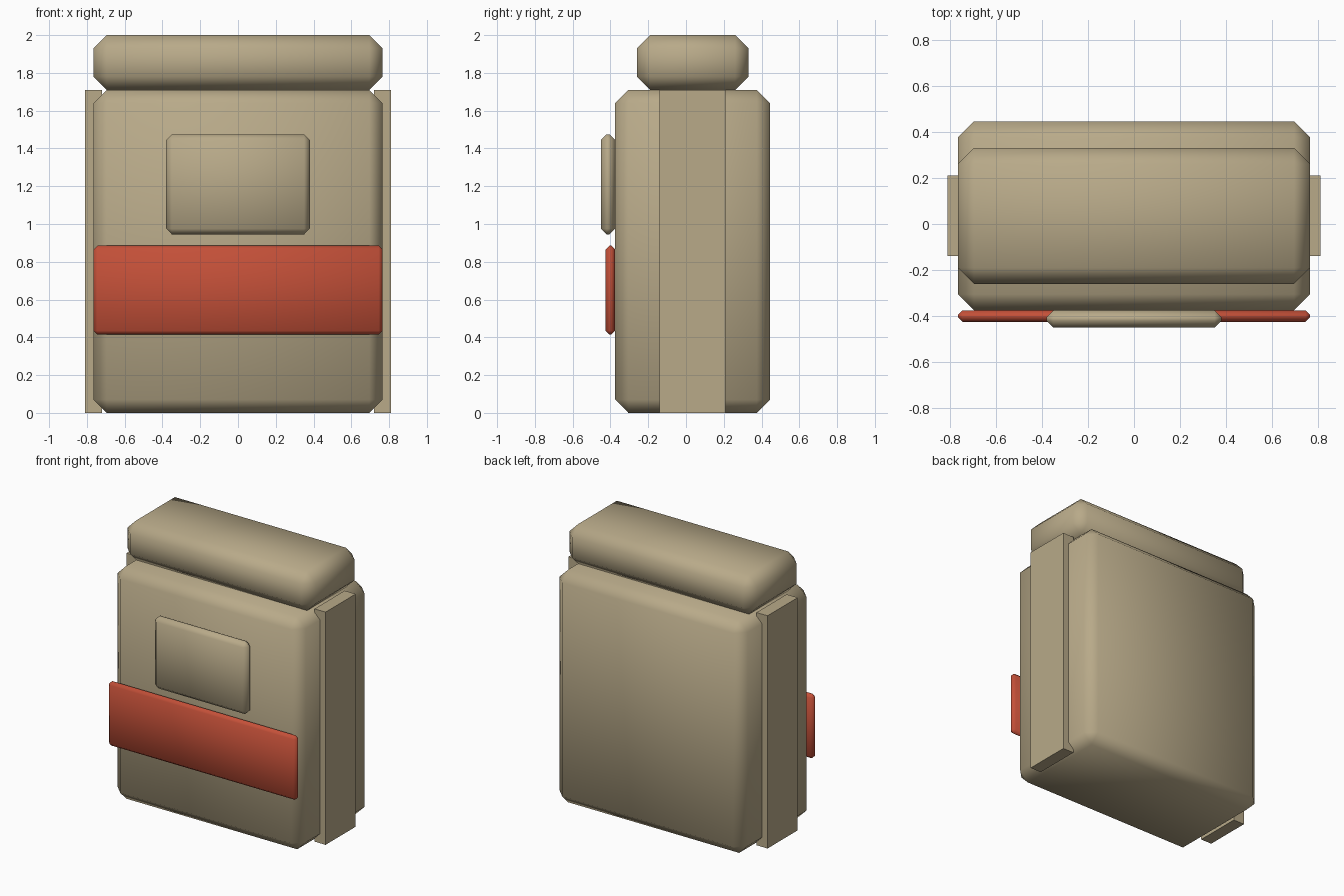
import bpy

cube = bpy.data.objects.get("Cube")
if cube:
    bpy.data.objects.remove(cube, do_unlink=True)


def make_material(name, color):
    mat = bpy.data.materials.new(name)
    mat.use_nodes = True
    mat.diffuse_color = color
    mat.node_tree.nodes["Principled BSDF"].inputs["Base Color"].default_value = color
    return mat


canvas = make_material("tan canvas", (0.48, 0.40, 0.25, 1))
red = make_material("red fabric", (0.55, 0.08, 0.04, 1))


def box(name, low, high, mat, chamfer=0):
    """Box between two corners, optionally chamfered and softly shaded."""
    center = [(a + b) / 2 for a, b in zip(low, high)]
    size = [b - a for a, b in zip(low, high)]
    bpy.ops.mesh.primitive_cube_add(size=1, location=center)
    obj = bpy.context.object
    obj.name = name
    obj.scale = size
    bpy.ops.object.transform_apply(location=False, rotation=False, scale=True)
    obj.data.materials.append(mat)
    if chamfer:
        bevel = obj.modifiers.new("Chamfer", 'BEVEL')
        bevel.width = chamfer
        bevel.segments = 1
        bevel.limit_method = 'NONE'
        bpy.ops.object.shade_smooth()
    return obj


# Main bag and the bedroll resting on top
box("bag_body", (-0.765, -0.375, 0), (0.765, 0.445, 1.71), canvas, 0.07)
box("top_roll", (-0.765, -0.26, 1.71), (0.765, 0.33, 2), canvas, 0.07)

# Front pocket and red band
box("front_pocket", (-0.38, -0.45, 0.945), (0.38, -0.375, 1.475), canvas, 0.03)
box("front_band", (-0.765, -0.425, 0.415), (0.765, -0.375, 0.885), red, 0.02)

# Flat side straps
for side, sign in (("left", 1), ("right", -1)):
    inner, outer = sorted((sign * 0.72, sign * 0.81))
    box(side + "_strap", (inner, -0.14, 0), (outer, 0.21, 1.71), canvas)
